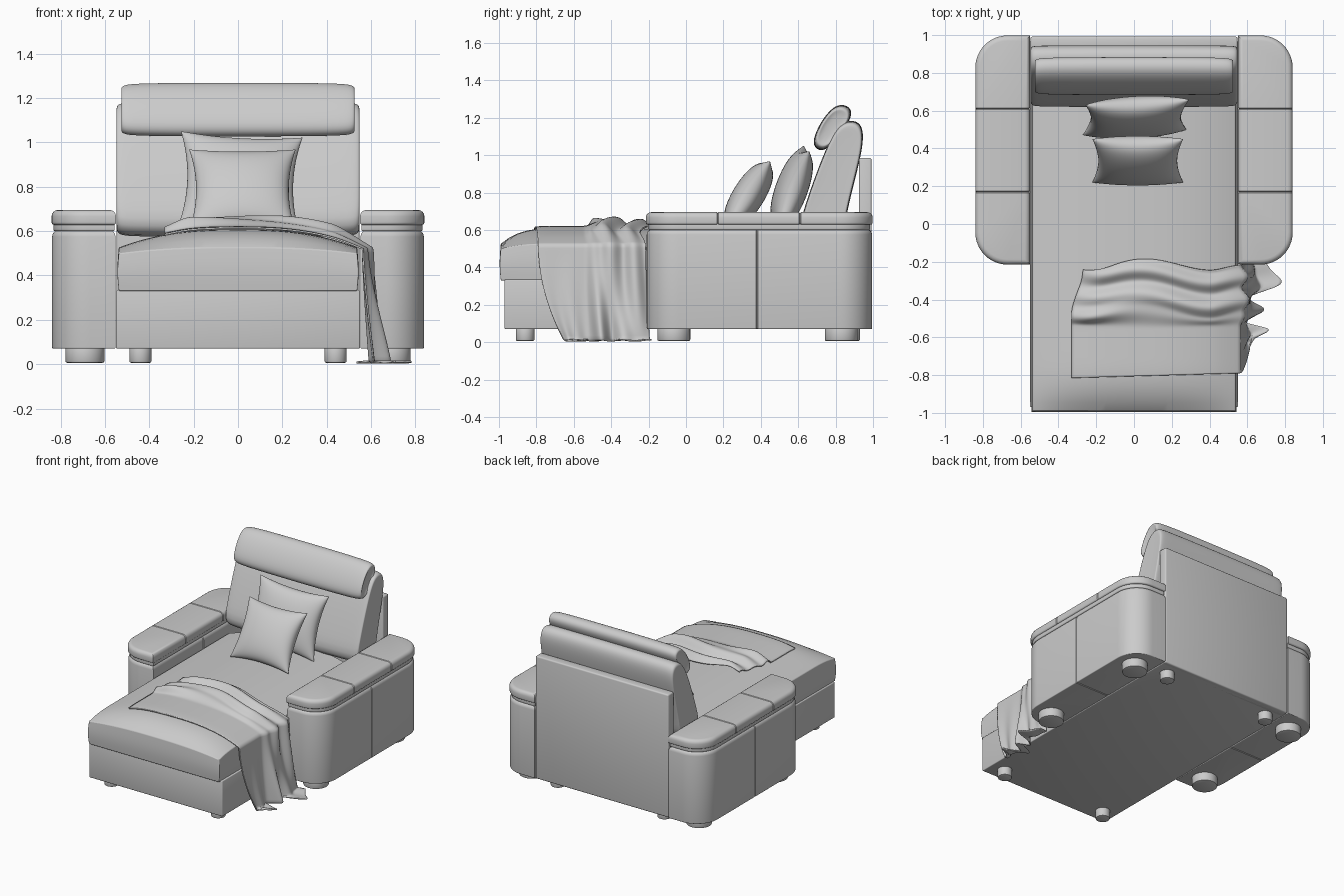
import bpy, bmesh, math
from mathutils import Vector

if "Cube" in bpy.data.objects:
    bpy.data.objects.remove(bpy.data.objects["Cube"])


def finish(name, bm, angle=40, mirror=False):
    bmesh.ops.recalc_face_normals(bm, faces=bm.faces)
    me = bpy.data.meshes.new(name)
    bm.to_mesh(me)
    bm.free()
    ob = bpy.data.objects.new(name, me)
    bpy.context.collection.objects.link(ob)
    bpy.ops.object.select_all(action='DESELECT')
    ob.select_set(True)
    bpy.context.view_layer.objects.active = ob
    bpy.ops.object.shade_smooth_by_angle(angle=math.radians(angle))
    if mirror:
        ob.modifiers.new("mirror", 'MIRROR').use_mirror_merge = False
    return ob


def smooth(a, b, t):
    t = min(1, max(0, (t - a) / (b - a)))
    return t * t * (3 - 2 * t)


def box(name, x, y0, y1, z0, z1, bevel):
    bm = bmesh.new()
    bmesh.ops.create_cube(bm, size=1)
    for v in bm.verts:
        v.co = (v.co.x * 2 * x, y0 + (v.co.y + .5) * (y1 - y0), z0 + (v.co.z + .5) * (z1 - z0))
    bmesh.ops.bevel(bm, geom=bm.edges[:], offset=bevel, segments=3, profile=.5, affect='EDGES')
    return finish(name, bm)


def arm_slab(name, x0, x1, y0, y1, z0, z1, r, top, bottom, seams=()):
    # plan outline: square inner corners, round outer corners
    pts = [(x0, y0)]
    for cy, a0 in ((y0 + r, -90), (y1 - r, 0)):
        for i in range(13):
            a = math.radians(a0 + 90 * i / 12)
            pts.append((x1 - r + r * math.cos(a), cy + r * math.sin(a)))
    pts.append((x0, y1))
    bm = bmesh.new()
    f = bm.faces.new([bm.verts.new((x, y, z0)) for x, y in pts])
    ext = bmesh.ops.extrude_face_region(bm, geom=[f])['geom']
    for v in ext:
        if isinstance(v, bmesh.types.BMVert):
            v.co.z = z1
    for z, w in ((z1, top), (z0, bottom)):
        if w:
            es = [e for e in bm.edges if all(abs(v.co.z - z) < 1e-5 for v in e.verts)]
            bmesh.ops.bevel(bm, geom=es, offset=w, segments=4, profile=.5, affect='EDGES')
    # stitched seams as shallow grooves
    for s in seams:
        for d in (-.005, 0, .005):
            bmesh.ops.bisect_plane(bm, geom=bm.verts[:] + bm.edges[:] + bm.faces[:],
                                   plane_co=(0, s + d, 0), plane_no=(0, 1, 0))
        bm.normal_update()
        for v in [v for v in bm.verts if abs(v.co.y - s) < 1e-4]:
            v.co -= v.normal * .005
    return finish(name, bm, mirror=True)


def foot(name, x, y, r):
    bm = bmesh.new()
    bmesh.ops.create_cone(bm, cap_ends=True, segments=32, radius1=r, radius2=r, depth=.075)
    es = [e for e in bm.edges if e.verts[0].co.z * e.verts[1].co.z > 0]
    bmesh.ops.bevel(bm, geom=es, offset=.008, segments=2, profile=.5, affect='EDGES')
    bmesh.ops.translate(bm, verts=bm.verts[:], vec=(x, y, .044))
    finish(name, bm, mirror=True)


def loft(name, profile, stations):
    # side profile (y, z) repeated along x; each station is (x, scale)
    c = sum((Vector(p) for p in profile), Vector((0, 0))) / len(profile)
    bm = bmesh.new()
    rings = []
    for x, s in stations:
        rings.append([bm.verts.new((x, *(c + (Vector(p) - c) * s))) for p in profile])
    n = len(profile)
    for a, b in zip(rings, rings[1:]):
        for i in range(n):
            bm.faces.new((a[i], a[(i + 1) % n], b[(i + 1) % n], b[i]))
    bm.faces.new(rings[0])
    bm.faces.new(rings[-1][::-1])
    ob = finish(name, bm, 180)
    ob.modifiers.new("soft", 'SUBSURF').levels = 2
    ob.modifiers["soft"].render_levels = 2
    return ob


def pillow(name, w, h, t, loc, rot):
    bm = bmesh.new()
    n = 28
    for side in (-1, 1):
        g = []
        for i in range(n + 1):
            row = []
            for j in range(n + 1):
                u = math.sin((2 * i / n - 1) * math.pi / 2)
                v = math.sin((2 * j / n - 1) * math.pi / 2)
                x = w / 2 * u * (1 - .13 * (1 - v * v) * u * u)
                z = h / 2 * v * (1 - .10 * (1 - u * u) * v * v)
                y = side * t / 2 * max(0, (1 - u * u) * (1 - v * v)) ** .45
                row.append(bm.verts.new((x, y, z)))
            g.append(row)
        for i in range(n):
            for j in range(n):
                bm.faces.new((g[i][j], g[i + 1][j], g[i + 1][j + 1], g[i][j + 1]))
    bmesh.ops.remove_doubles(bm, verts=bm.verts[:], dist=1e-5)
    ob = finish(name, bm, 60)
    ob.location = loc
    ob.rotation_euler = [math.radians(a) for a in rot]


def seat_z(x, y):
    e = min(1, abs(x) / .545) ** 2.5
    front = max(0, (-.7 - y) / .3) ** 3
    return .608 - .085 * e - .09 * front * (1 - .7 * e)


# armrests: body, thin welt layer, top pad
arm_slab("armrest_body", .552, .838, -.21, .995, .07, .605, .17, .03, .006, [.38])
arm_slab("armrest_welt", .556, .832, -.203, .985, .60, .64, .165, .008, .008)
arm_slab("armrest_pad", .55, .84, -.215, .998, .628, .695, .17, .028, .012, [.17, .61])

# feet
for y in (-.065, .83):
    foot("armrest_foot", .69, y, .088)
for y in (-.86, .88):
    foot("base_foot", .44, y, .05)

# base frame and back panel
box("base_frame", .55, -.97, .97, .07, .335, .006)
box("back_panel", .548, .925, .992, .07, .985, .01)

# crowned seat cushion
bm = bmesh.new()
bmesh.ops.create_cube(bm, size=2)
bmesh.ops.subdivide_edges(bm, edges=bm.edges[:], cuts=35, use_grid_fill=True)
for v in bm.verts:
    t = (v.co.z + 1) / 2
    bulge = .006 * math.sin(math.pi * t)
    x = v.co.x * (.537 + bulge)
    y = -.165 + v.co.y * (.825 + bulge)
    v.co = (x, y, .33 + t * (seat_z(x, y) - .33))
seat = finish("seat_cushion", bm, 50)
bv = seat.modifiers.new("round", 'BEVEL')
bv.width, bv.segments, bv.angle_limit = .014, 3, math.radians(45)

# leaning back cushion and headrest roll
loft("back_cushion",
     [(.59, .57), (.64, .74), (.70, .91), (.76, 1.06), (.81, 1.15), (.86, 1.185), (.92, 1.18),
      (.95, 1.13), (.94, 1.02), (.90, .86), (.86, .70), (.84, .57)],
     [(-.545, .8), (-.55, .93), (-.53, .99), (-.45, 1), (-.2, 1.01), (.2, 1.01),
      (.45, 1), (.53, .99), (.55, .93), (.545, .8)])
loft("headrest",
     [(.675, 1.08), (.69, 1.035), (.73, 1.02), (.775, 1.05), (.84, 1.13), (.885, 1.20),
      (.885, 1.25), (.84, 1.275), (.785, 1.26), (.72, 1.18)],
     [(-.515, .6), (-.53, .8), (-.515, .93), (-.44, .98), (-.2, 1.0), (.2, 1.0),
      (.44, .98), (.515, .93), (.53, .8), (.515, .6)])

# scatter pillows
pillow("front_pillow", .48, .43, .17, (.02, .335, .785), (-32, 0, 0))
pillow("rear_pillow", .55, .46, .17, (.01, .565, .82), (-20, 3, 3))


# throw blanket: flat half, gathered half, hanging end
def blanket_point(u, v):
    s = -.33 + u * 1.50
    t = max(0, s - .55) / .5
    gather = smooth(.42, .6, v)
    top = max(0, min(1, (s + .33) / .88))
    y = -.815 + .60 * v + .025 * top * (1 - v)
    y += .03 * gather * math.sin(9 * s + 1) * (1 - smooth(.4, .6, s))
    y += t * t * (.13 * (1 - v) ** 2 + .02 * v) - .03 * math.sin(math.pi * v) * t
    if v < .45 or s > .2:
        edge = 0
    else:
        edge = .06 * smooth(.6, 1, v) * (1 - smooth(-.33, .0, s))
    if s < .55:
        x, z = s + edge, seat_z(s + edge, y)
    else:
        x, z = .552, seat_z(.55, y) - (s - .55)
    k = smooth(.42, .58, s)
    phase = 2 * math.pi * (v - .5) * 5 + 2.2 * math.sin(2.6 * s + .6)
    ridge = .5 + .5 * math.sin(phase)
    peak = math.exp(-((v - .62) / .07) ** 2)
    h = .010 + gather * (.006 + .032 * ridge) + .03 * peak * (1 - .4 * k)
    h *= smooth(-.36, -.2, s) * .6 + .4
    folds = .5 + .5 * math.sin(2 * math.pi * v * 3.5 + 1.2 + .8 * t)
    h += t ** 1.3 * (.03 + .05 * folds * (.4 + .6 * gather))
    x, z = x + h * k, z + h * (1 - k)
    if z < .01:
        x += (.01 - z) * (.9 * math.sin(9 * v))
        z = .007 + .006 * ridge
    return x, y, z


bm = bmesh.new()
nu, nv = 90, 80
grid = [[bm.verts.new(blanket_point(i / nu, j / nv)) for j in range(nv + 1)] for i in range(nu + 1)]
for i in range(nu):
    for j in range(nv):
        bm.faces.new((grid[i][j], grid[i + 1][j], grid[i + 1][j + 1], grid[i][j + 1]))
blanket = finish("throw_blanket", bm, 180)
sol = blanket.modifiers.new("thickness", 'SOLIDIFY')
sol.thickness, sol.offset = .008, 0
